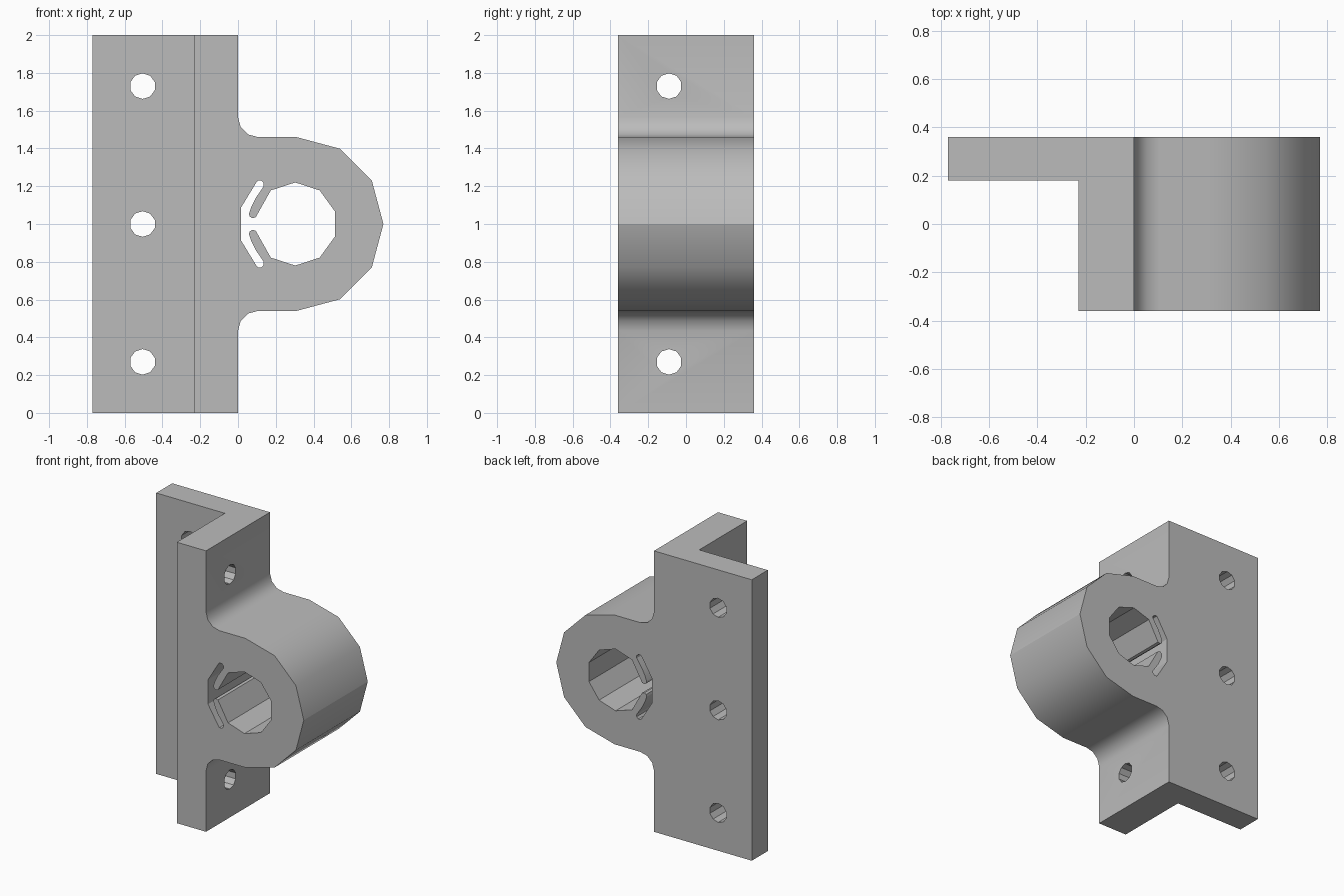
import bpy, bmesh
from math import sin, cos, radians, pi
from mathutils import Vector

cube = bpy.data.objects.get("Cube")
if cube:
    bpy.data.objects.remove(cube, do_unlink=True)

grey = bpy.data.materials.new("Grey")
grey.use_nodes = True
grey.diffuse_color = (0.5, 0.5, 0.5, 1)
grey.node_tree.nodes["Principled BSDF"].inputs["Base Color"].default_value = (0.5, 0.5, 0.5, 1)

HALF = 0.36      # half depth
MID = 1.0        # height of the symmetry plane
BOSS_X = 0.31


def prism(name, outline, start, direction):
    """Extrude a closed outline of 3D points along a direction."""
    bm = bmesh.new()
    verts = [bm.verts.new(Vector(p) + Vector(start)) for p in outline]
    face = bm.faces.new(verts)
    new = bmesh.ops.extrude_face_region(bm, geom=[face])["geom"]
    bmesh.ops.translate(bm, vec=direction,
                        verts=[v for v in new if isinstance(v, bmesh.types.BMVert)])
    bmesh.ops.recalc_face_normals(bm, faces=bm.faces[:])
    mesh = bpy.data.meshes.new(name)
    bm.to_mesh(mesh)
    bm.free()
    mesh.materials.append(grey)
    obj = bpy.data.objects.new(name, mesh)
    bpy.context.collection.objects.link(obj)
    return obj


def arc(cx, cz, r, angles):
    return [(cx + r * cos(radians(a)), cz + r * sin(radians(a))) for a in angles]


def mirrored(upper):
    """Close an upper half outline (heights relative to MID) with its mirror image."""
    lower = [(x, -z) for x, z in reversed(upper) if z > 1e-4]
    return [(x, 0, MID + z) for x, z in upper + lower]


def combine(target, other, operation):
    mod = target.modifiers.new(operation, "BOOLEAN")
    mod.object, mod.operation, mod.solver = other, operation, "EXACT"
    bpy.context.view_layer.objects.active = target
    bpy.ops.object.modifier_apply(modifier=mod.name)
    bpy.data.objects.remove(other, do_unlink=True)


# Web plate and round boss, joined by fillets
upper = [(-0.23, 1.0), (0, 1.0)]
upper += arc(0.106, 0.566, 0.106, (180, 210, 240, 270))
upper += arc(BOSS_X, 0, 0.46, (90, 60, 30, 0))
bracket = prism("bracket", mirrored(upper), (0, -HALF, 0), (0, 2 * HALF, 0))

# Mounting flange along the back
flange = prism("flange", [(-0.77, 0.18, 0), (-0.1, 0.18, 0), (-0.1, HALF, 0), (-0.77, HALF, 0)],
               (0, 0, 0), (0, 0, 2))
combine(bracket, flange, "UNION")

# Bore with two flexible fingers left standing beside the slots
bore = [(0.016, 0.087), (0.097, 0.22), (0.106, 0.23), (0.124, 0.23), (0.136, 0.217), (0.136, 0.2),
        (0.092, 0.135), (0.07, 0.09), (0.058, 0.055), (0.062, 0.039), (0.076, 0.031), (0.094, 0.036)]
bore += arc(0.303, 0, 0.22, (126, 90, 54, 18))
combine(bracket, prism("bore_cutter", mirrored(bore), (0, -1, 0), (0, 2, 0)), "DIFFERENCE")

# Screw holes: three through the flange, two through the web
ring = arc(0, 0, 0.068, range(18, 378, 36))
for z in (0.27, MID, 1.73):
    hole = prism("flange_hole", [(x, 0, h) for x, h in ring], (-0.505, 0.1, z), (0, 0.4, 0))
    combine(bracket, hole, "DIFFERENCE")
for z in (0.27, 1.73):
    hole = prism("web_hole", [(0, y, h) for y, h in ring], (-0.3, -0.09, z), (0.4, 0, 0))
    combine(bracket, hole, "DIFFERENCE")

# Smooth the fillets and boss, keeping the other edges crisp
bpy.ops.object.select_all(action="DESELECT")
bracket.select_set(True)
bpy.context.view_layer.objects.active = bracket
bpy.ops.object.shade_smooth_by_angle(angle=radians(31))
mesh = bracket.data
for edge in mesh.edges:
    if all(mesh.vertices[i].co.x > 0.765 for i in edge.vertices):
        edge.use_edge_sharp = True
